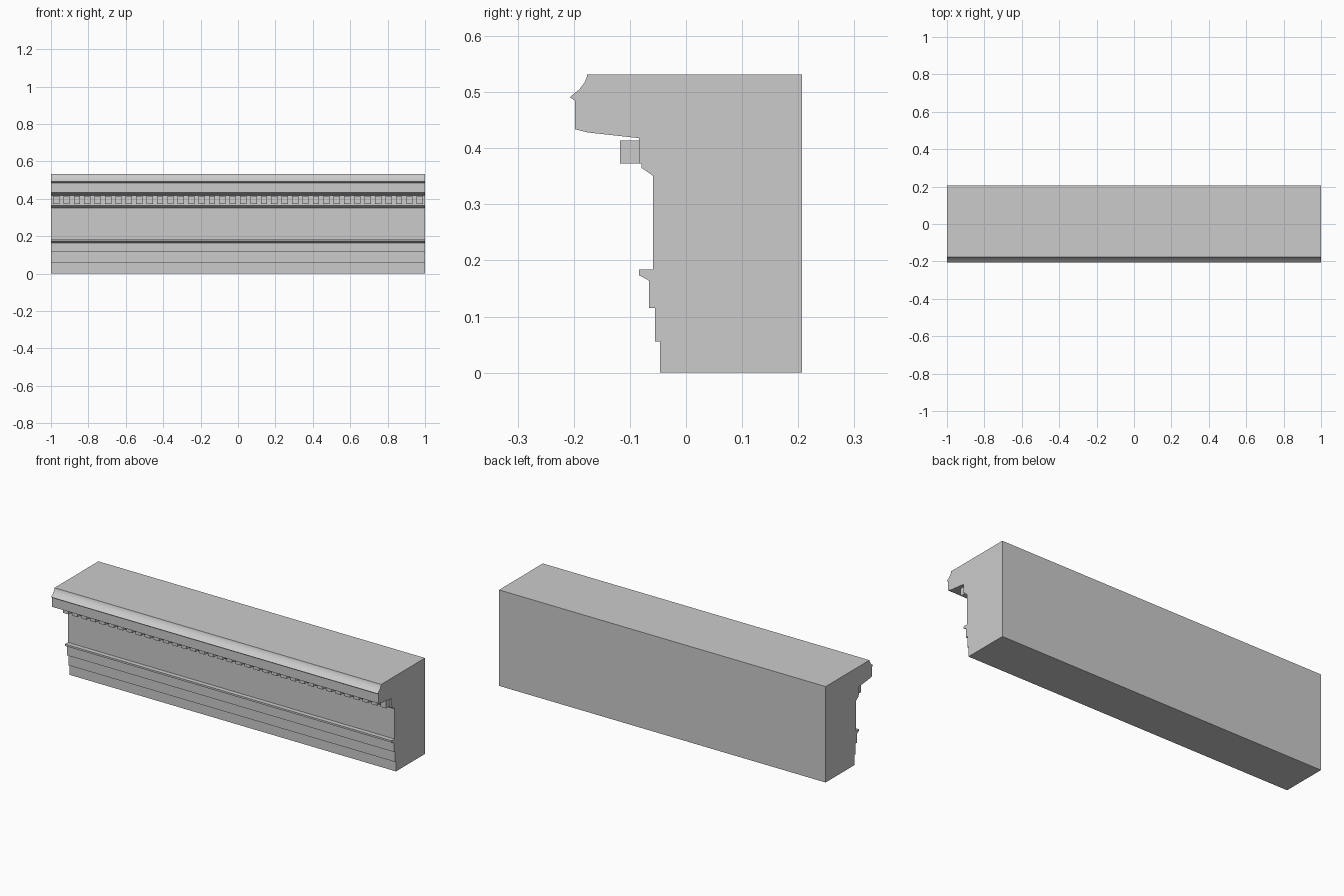
import bpy, bmesh, math

if "Cube" in bpy.data.objects:
    bpy.data.objects.remove(bpy.data.objects["Cube"])

stone = bpy.data.materials.new("grey stone")
stone.diffuse_color = (0.6, 0.6, 0.6, 1)
stone.use_nodes = True
stone.node_tree.nodes["Principled BSDF"].inputs["Base Color"].default_value = stone.diffuse_color


def finish(bm, name):
    bmesh.ops.recalc_face_normals(bm, faces=bm.faces)
    mesh = bpy.data.meshes.new(name)
    bm.to_mesh(mesh)
    bm.free()
    mesh.materials.append(stone)
    obj = bpy.data.objects.new(name, mesh)
    bpy.context.collection.objects.link(obj)
    return obj


# Entablature: (y, z) moulding profile extruded along x
profile = [
    (0.207, 0.0), (-0.0465, 0.0),
    (-0.0465, 0.056), (-0.0555, 0.056),                 # stepped architrave bands
    (-0.0555, 0.115), (-0.066, 0.115), (-0.066, 0.164),
    (-0.084, 0.174), (-0.084, 0.184), (-0.059, 0.184),  # architrave fillet
    (-0.059, 0.351), (-0.079, 0.365), (-0.079, 0.373),  # frieze and bed mould
    (-0.084, 0.373), (-0.084, 0.418),                   # dentil band
    (-0.174, 0.428), (-0.198, 0.434), (-0.198, 0.485),  # soffit and corona
    (-0.207, 0.491), (-0.190, 0.505), (-0.181, 0.517),  # crown cove
    (-0.177, 0.526), (-0.176, 0.531), (0.207, 0.531),
]
bm = bmesh.new()
end = bm.faces.new([bm.verts.new((-1, y, z)) for y, z in profile])
grown = bmesh.ops.extrude_face_region(bm, geom=[end], use_keep_orig=True)
bmesh.ops.translate(bm, vec=(2, 0, 0),
                    verts=[v for v in grown["geom"] if isinstance(v, bmesh.types.BMVert)])
body = finish(bm, "entablature")
bpy.context.view_layer.objects.active = body
body.select_set(True)
bpy.ops.object.shade_smooth_by_angle(angle=math.radians(30))

# Dentils: row of evenly spaced blocks under the cornice
COUNT, WIDTH = 36, 0.034
bm = bmesh.new()
for i in range(COUNT):
    x = -1 + (i + 0.5) * 2 / COUNT
    verts = bmesh.ops.create_cube(bm, size=1)["verts"]
    bmesh.ops.scale(bm, vec=(WIDTH, 0.034, 0.041), verts=verts)
    bmesh.ops.translate(bm, vec=(x, -0.101, 0.3935), verts=verts)
finish(bm, "dentils")
